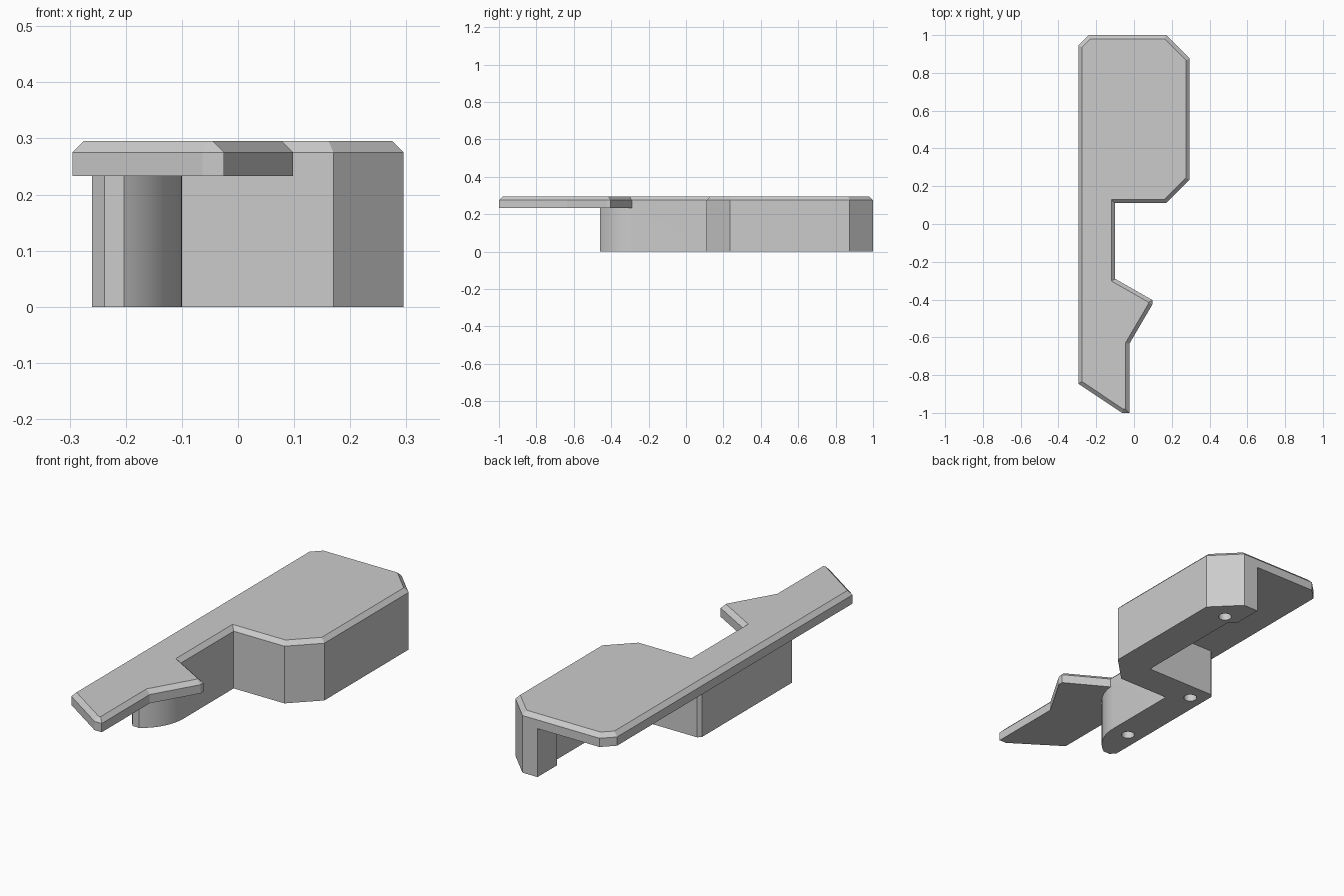
import bpy, bmesh
from math import radians, sin, cos

cube = bpy.data.objects.get("Cube")
if cube:
    bpy.data.objects.remove(cube, do_unlink=True)

TOP, UNDER, CHAMFER = 0.295, 0.233, 0.02

grey = bpy.data.materials.new("plain_grey")
grey.use_nodes = True
GREY = (0.6, 0.6, 0.6, 1)
grey.diffuse_color = GREY
grey.node_tree.nodes["Principled BSDF"].inputs["Base Color"].default_value = GREY


def prism(name, outline, low, high, chamfer=0):
    """Extrude a counter-clockwise outline, optionally chamfering the top rim."""
    bm = bmesh.new()
    face = bm.faces.new([bm.verts.new((x, y, low)) for x, y in outline])
    out = bmesh.ops.extrude_face_region(bm, geom=[face])["geom"]
    for v in out:
        if isinstance(v, bmesh.types.BMVert):
            v.co.z = high
    bmesh.ops.recalc_face_normals(bm, faces=bm.faces)
    if chamfer:
        rim = [e for e in bm.edges if all(v.co.z > high - 1e-4 for v in e.verts)]
        bmesh.ops.bevel(bm, geom=rim, offset=chamfer, segments=1, affect='EDGES')
    mesh = bpy.data.meshes.new(name)
    bm.to_mesh(mesh)
    bm.free()
    mesh.materials.append(grey)
    obj = bpy.data.objects.new(name, mesh)
    bpy.context.collection.objects.link(obj)
    return obj


def combine(target, other, operation):
    """Apply a boolean and discard the second shape."""
    bpy.context.view_layer.objects.active = target
    mod = target.modifiers.new("combine", 'BOOLEAN')
    mod.operation, mod.solver, mod.object = operation, 'EXACT', other
    bpy.ops.object.modifier_apply(modifier=mod.name)
    bpy.data.objects.remove(other, do_unlink=True)


# Flat top plate with hooked front arm
plate = prism("top_plate", [
    (-0.295, -0.845), (-0.063, -1), (-0.025, -1), (-0.025, -0.635),
    (0.098, -0.425), (0.098, -0.403), (-0.1, -0.29), (-0.1, 0.11),
    (0.17, 0.11), (0.295, 0.235), (0.295, 0.875), (0.17, 1),
    (-0.24, 1), (-0.295, 0.945)], UNDER, TOP, CHAMFER)

# Supporting body with a rounded front corner
R = 0.227
curve = [(-0.1 - R + R * cos(a), -0.27 - R * sin(a))
         for a in (radians(57 * i / 12) for i in range(12, -1, -1))]
body = prism("support_body", [(-0.26, -0.435), (-0.238, -0.46)] + curve + [
    (-0.1, 0.11), (0.17, 0.11), (0.295, 0.235), (0.295, 0.875), (0.17, 1),
    (0.09, 1), (0.09, 0.85), (0.125, 0.82), (0.125, 0.265),
    (-0.245, 0.265), (-0.26, 0.25)], 0, 0.25)
combine(plate, body, 'UNION')

# Blind screw holes in the underside
for x, y in [(-0.19, 0.18), (-0.19, -0.27), (0.17, 0.86)]:
    ring = [(x + 0.03 * cos(radians(a)), y + 0.03 * sin(radians(a)))
            for a in range(0, 360, 15)]
    combine(plate, prism("hole", ring, -0.05, 0.18), 'DIFFERENCE')

# Merge flat regions and finish shading
bm = bmesh.new()
bm.from_mesh(plate.data)
bmesh.ops.remove_doubles(bm, verts=bm.verts, dist=1e-4)
bmesh.ops.dissolve_limit(bm, angle_limit=radians(1), verts=bm.verts, edges=bm.edges)
bm.to_mesh(plate.data)
bm.free()
plate.name = "bracket_body"
bpy.ops.object.select_all(action='DESELECT')
plate.select_set(True)
bpy.context.view_layer.objects.active = plate
bpy.ops.object.shade_smooth_by_angle(angle=radians(20))
